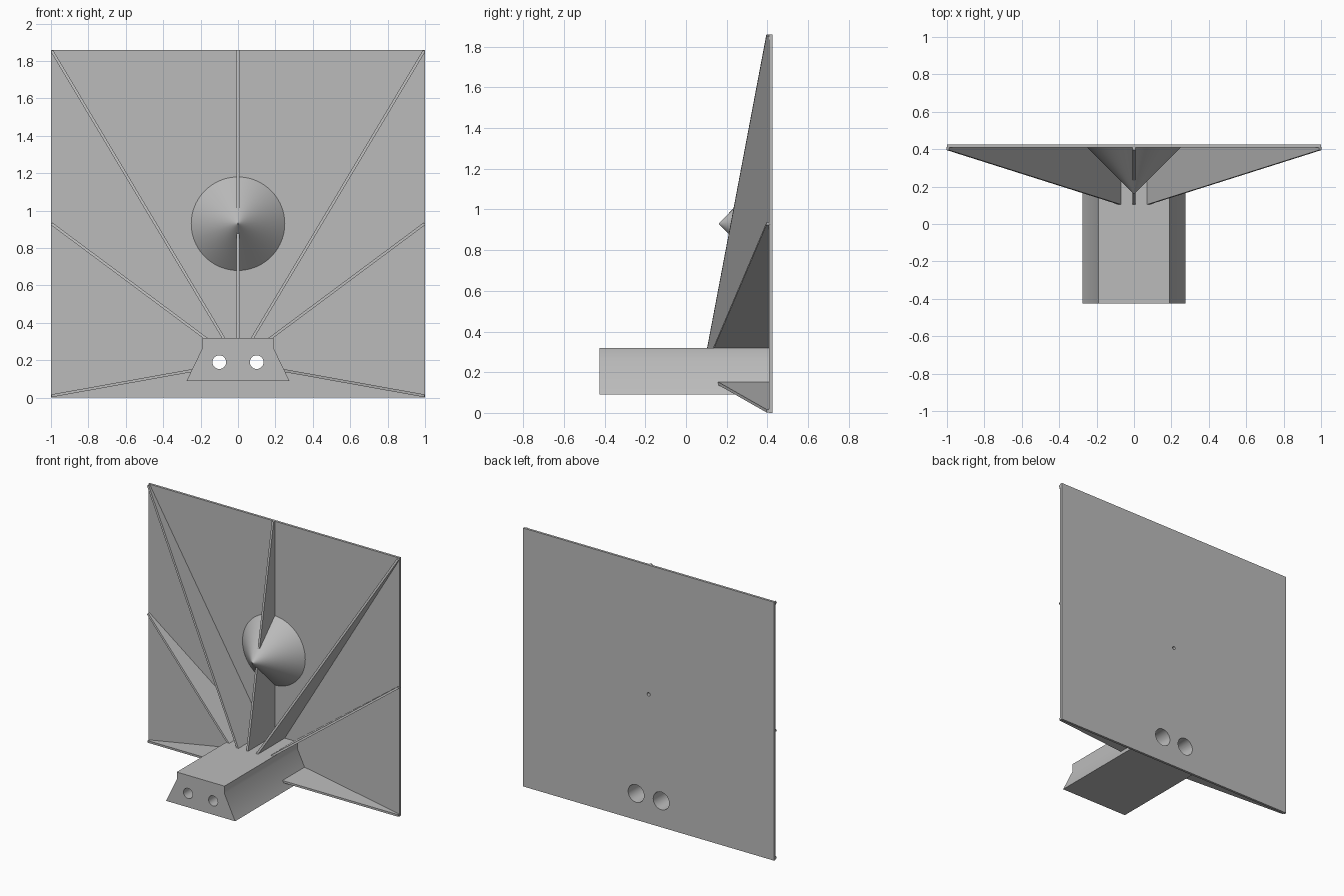
import bpy, bmesh, math
from mathutils import Vector, Matrix

if "Cube" in bpy.data.objects:
    bpy.data.objects.remove(bpy.data.objects["Cube"], do_unlink=True)

# Single grey material
grey = bpy.data.materials.new("plain_grey")
grey.use_nodes = True
grey.diffuse_color = (0.5, 0.5, 0.5, 1)
grey.node_tree.nodes["Principled BSDF"].inputs["Base Color"].default_value = (0.5, 0.5, 0.5, 1)

HEIGHT, PLATE_FRONT, BACK = 1.86, 0.408, 0.425
HUB = Vector((0, 0.08, 0.19))      # point all the ribs radiate from
RIB_EDGE = 0.395                   # y of the rib crest at the plate border


def finish(name, bm):
    bmesh.ops.recalc_face_normals(bm, faces=bm.faces)
    mesh = bpy.data.meshes.new(name)
    bm.to_mesh(mesh)
    bm.free()
    mesh.materials.append(grey)
    obj = bpy.data.objects.new(name, mesh)
    bpy.context.collection.objects.link(obj)
    return obj


def prism(name, points, depth):
    """Extrude a planar outline along the vector depth."""
    bm = bmesh.new()
    face = bm.faces.new([bm.verts.new(p) for p in points])
    new = bmesh.ops.extrude_face_region(bm, geom=[face])["geom"]
    bmesh.ops.translate(bm, vec=depth, verts=[v for v in new if isinstance(v, bmesh.types.BMVert)])
    return finish(name, bm)


def cone_y(name, x, z, y0, r0, y1, r1, segments=48):
    """Cone along y, radius r0 at y0 and r1 at y1."""
    bm = bmesh.new()
    place = Matrix.Translation((x, (y0 + y1) / 2, z)) @ Matrix.Rotation(-math.pi / 2, 4, "X")
    bmesh.ops.create_cone(bm, cap_ends=True, segments=segments, radius1=r0, radius2=r1,
                          depth=y1 - y0, matrix=place)
    return finish(name, bm)


def activate(obj):
    bpy.ops.object.select_all(action="DESELECT")
    obj.select_set(True)
    bpy.context.view_layer.objects.active = obj


def cut(obj, cutters):
    activate(obj)
    for c in cutters:
        mod = obj.modifiers.new("hole", "BOOLEAN")
        mod.operation, mod.solver, mod.object = "DIFFERENCE", "EXACT", c
        bpy.ops.object.modifier_apply(modifier=mod.name)


def rib(name, start, end):
    """Tapered fin between two (x, z) points, crest rising towards the hub."""
    a, b = Vector((start[0], 0, start[1])), Vector((end[0], 0, end[1]))
    hub = Vector((HUB.x, 0, HUB.z))
    along = (b - a).normalized()
    side = along.cross(Vector((0, 1, 0))) * 0.015
    t = (a - hub).length / (b - hub).length
    crest = HUB.y + t * (RIB_EDGE - HUB.y)
    outline = [a + Vector((0, crest, 0)), b + Vector((0, RIB_EDGE, 0)),
               b + Vector((0, PLATE_FRONT + 0.005, 0)), a + Vector((0, PLATE_FRONT + 0.005, 0))]
    return prism(name, [p - side / 2 for p in outline], side)


# Back plate
plate = prism("back_plate", [(-1, PLATE_FRONT, 0), (1, PLATE_FRONT, 0),
                             (1, PLATE_FRONT, HEIGHT), (-1, PLATE_FRONT, HEIGHT)],
              (0, BACK - PLATE_FRONT, 0))

# Protruding block with flared lower sides
half = [(0.275, 0.09), (0.19, 0.265), (0.19, 0.32)]
outline = half + [(-x, z) for x, z in reversed(half)]
block = prism("mount_block", [(x, -0.425, z) for x, z in outline], (0, 0.425 + PLATE_FRONT, 0))

# Central cone
cone = cone_y("centre_cone", 0, 0.93, 0.163, 0.004, PLATE_FRONT, 0.25, 96)

# Tapered twin bores and the small rear pinhole
bores = [cone_y("bore_cutter", x, 0.19, -0.44, 0.036, 0.44, 0.064) for x in (-0.1, 0.1)]
pin = cone_y("pin_cutter", 0, 0.93, 0.25, 0.012, 0.44, 0.012, 20)
cut(block, bores)
cut(plate, bores + [pin])
cut(cone, [pin])
for c in bores + [pin]:
    bpy.data.objects.remove(c, do_unlink=True)

# Radiating ribs
centre_rib = rib("centre_rib", (0, 0.3), (0, HEIGHT))
cut_pin = cone_y("pin_cutter", 0, 0.93, 0.25, 0.012, 0.44, 0.012, 20)
cut(centre_rib, [cut_pin])
bpy.data.objects.remove(cut_pin, do_unlink=True)
for label, s in (("left", 1), ("right", -1)):
    rib(label + "_upper_rib", (s * 0.072, 0.31), (s * 0.995, HEIGHT - 0.006))
    rib(label + "_middle_rib", (s * 0.163, 0.31), (s * 0.997, 0.93))
    rib(label + "_lower_rib", (s * 0.235, 0.147), (s * 0.997, 0.01))

# Smooth the round surfaces, keep hard edges
for obj in (plate, block, cone):
    activate(obj)
    bpy.ops.object.shade_smooth_by_angle(angle=math.radians(30))
